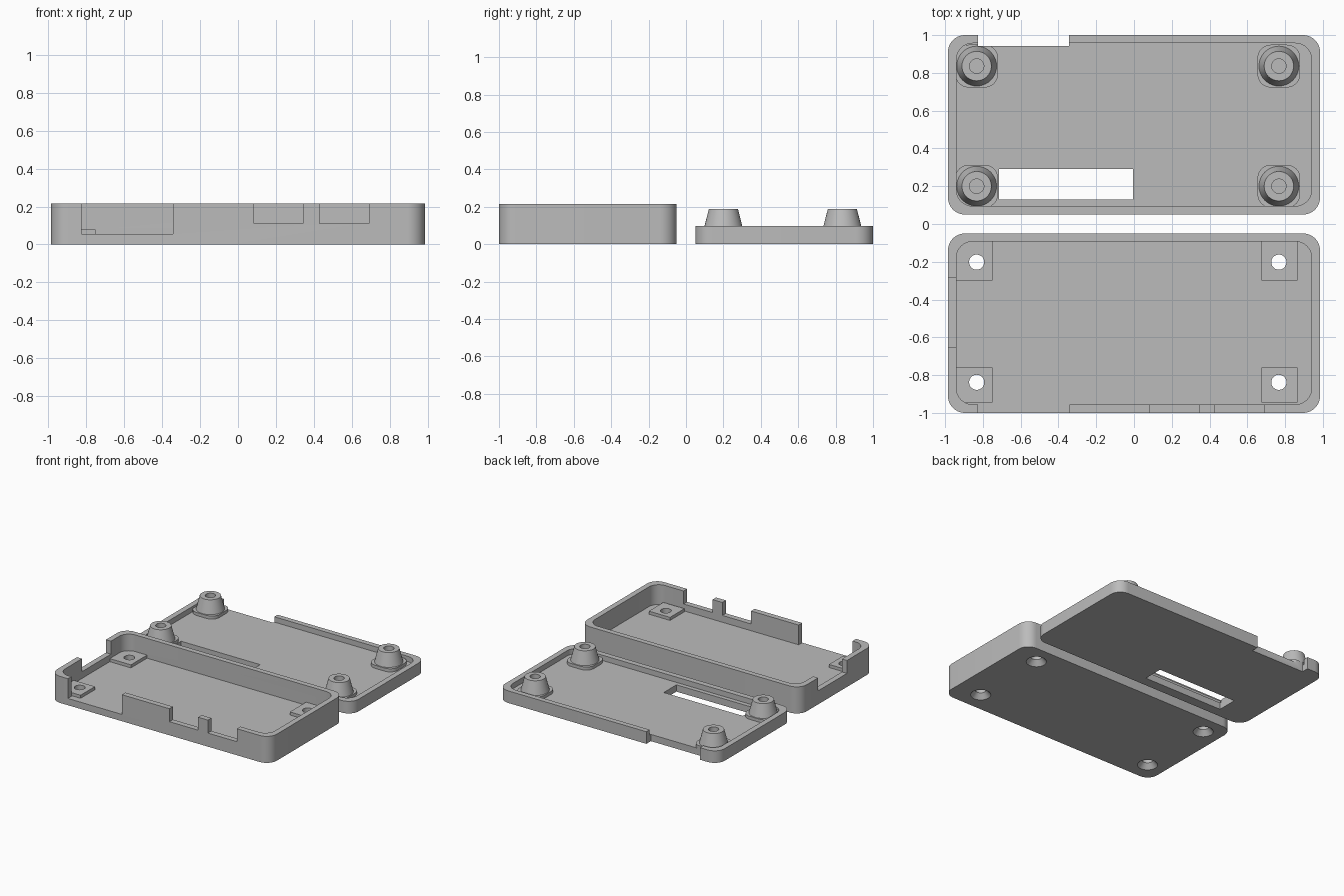
import bpy, bmesh, math

if "Cube" in bpy.data.objects:
    bpy.data.objects.remove(bpy.data.objects["Cube"], do_unlink=True)

grey = bpy.data.materials.new("plain grey")
grey.use_nodes = True
GREY = (0.5, 0.5, 0.5, 1)
grey.diffuse_color = GREY
grey.node_tree.nodes["Principled BSDF"].inputs["Base Color"].default_value = GREY


def to_object(name, bm):
    bmesh.ops.recalc_face_normals(bm, faces=bm.faces)
    mesh = bpy.data.meshes.new(name)
    bm.to_mesh(mesh)
    bm.free()
    mesh.materials.append(grey)
    obj = bpy.data.objects.new(name, mesh)
    bpy.context.collection.objects.link(obj)
    return obj


def slab(name, x0, x1, y0, y1, z0, z1, r=0, steps=10):
    """Upright block with optionally rounded corners."""
    bm = bmesh.new()
    corners = [(x1 - r, y1 - r), (x0 + r, y1 - r), (x0 + r, y0 + r), (x1 - r, y0 + r)]
    pts = []
    for i, (cx, cy) in enumerate(corners):
        for k in range(steps + 1 if r else 1):
            a = math.pi / 2 * (i + k / steps)
            pts.append((cx + r * math.cos(a), cy + r * math.sin(a), z0))
    face = bm.faces.new([bm.verts.new(p) for p in pts])
    top = bmesh.ops.extrude_face_region(bm, geom=[face])["geom"]
    bmesh.ops.translate(bm, vec=(0, 0, z1 - z0),
                        verts=[g for g in top if isinstance(g, bmesh.types.BMVert)])
    return to_object(name, bm)


def cone(name, x, y, z0, z1, r0, r1):
    bm = bmesh.new()
    bmesh.ops.create_cone(bm, cap_ends=True, segments=40, radius1=r0, radius2=r1, depth=z1 - z0)
    bmesh.ops.translate(bm, verts=bm.verts, vec=(x, y, (z0 + z1) / 2))
    return to_object(name, bm)


def combine(target, other, operation="DIFFERENCE"):
    """Apply a boolean and discard the helper."""
    other.hide_render = True
    mod = target.modifiers.new("cut", "BOOLEAN")
    mod.operation, mod.solver, mod.object = operation, "EXACT", other
    deps = bpy.context.evaluated_depsgraph_get()
    mesh = bpy.data.meshes.new_from_object(target.evaluated_get(deps))
    target.modifiers.clear()
    target.data = mesh
    bpy.data.objects.remove(other, do_unlink=True)


W, FLOOR, RIM = 0.985, 0.055, 0.215
HOLE_X = (-0.833, 0.767)

# Deep tray
base = slab("case_base", -W, W, -1, -0.05, 0, RIM, 0.09)
combine(base, slab("cavity", -0.94, 0.94, -0.955, -0.093, FLOOR, 0.4, 0.085))

# Port openings in the front and end walls
for x0, x1, z in ((-0.825, -0.342, FLOOR), (0.085, 0.343, 0.11), (0.43, 0.69, 0.11)):
    combine(base, slab("port", x0, x1, -1.1, -0.95, z, 0.4))
combine(base, slab("end_port", -1.1, -0.93, -0.655, -0.285, 0.11, 0.4))

# Corner pads with countersunk screw holes
for x0, x1 in ((-0.945, -0.75), (0.675, 0.865)):
    for y0, y1 in ((-0.945, -0.76), (-0.3, -0.088)):
        combine(base, slab("pad", x0, x1, y0, y1, 0.03, 0.08), "UNION")
for x in HOLE_X:
    for y in (-0.838, -0.202):
        combine(base, cone("hole", x, y, -0.1, 0.3, 0.04, 0.04))
        combine(base, cone("sink", x, y, -0.01, 0.04, 0.083, 0.04))

# Shallow lid
lid = slab("case_lid", -W, W, 0.05, 1, 0, 0.098, 0.09)
combine(lid, slab("recess", -0.94, 0.94, 0.095, 0.957, FLOOR, 0.4, 0.085))

# Screw bosses on rounded feet
for x in HOLE_X:
    for y in (0.2, 0.836):
        combine(lid, slab("foot", x - 0.113, x + 0.113, y - 0.113, y + 0.113,
                          0.03, 0.08, 0.07), "UNION")
        combine(lid, cone("boss", x, y, 0.07, 0.187, 0.108, 0.078), "UNION")
        combine(lid, cone("bore", x, y, 0.06, 0.3, 0.038, 0.038))

# Side opening and long slot through the lid
combine(lid, slab("side_opening", -0.825, -0.345, 0.943, 1.1, -0.1, 0.4))
combine(lid, slab("slot", -0.715, -0.005, 0.13, 0.292, -0.1, 0.4))

# Smooth the round corners and bosses only
for obj in (base, lid):
    bpy.ops.object.select_all(action="DESELECT")
    obj.select_set(True)
    bpy.context.view_layer.objects.active = obj
    bpy.ops.object.shade_smooth_by_angle(angle=math.radians(30))
